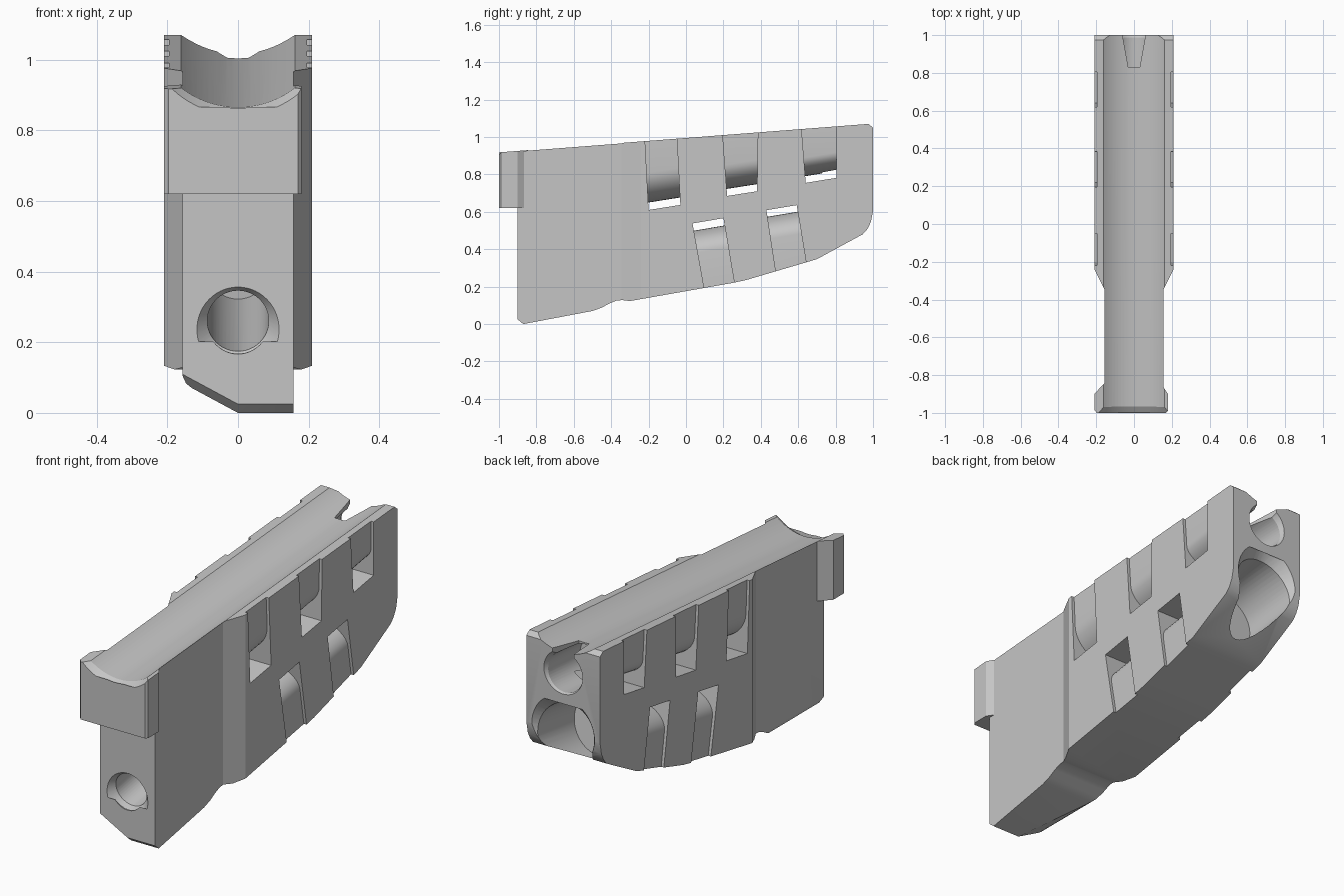
import bpy, bmesh, math
from mathutils import Vector

cube = bpy.data.objects.get("Cube")
if cube:
    bpy.data.objects.remove(cube)

SLOPE_TOP = 0.077


def top_z(y):
    return 0.995 + SLOPE_TOP * y


def finish(bm, name):
    """Turn all faces outward and link the mesh as an object."""
    bm.normal_update()
    bmesh.ops.recalc_face_normals(bm, faces=bm.faces[:])
    if bm.calc_volume(signed=True) < 0:
        bmesh.ops.reverse_faces(bm, faces=bm.faces[:])
    mesh = bpy.data.meshes.new(name)
    bm.to_mesh(mesh)
    bm.free()
    ob = bpy.data.objects.new(name, mesh)
    bpy.context.scene.collection.objects.link(ob)
    return ob


def prism(name, points, vec):
    """Closed solid swept from a polygon along a vector."""
    bm = bmesh.new()
    near = [bm.verts.new(p) for p in points]
    far = [bm.verts.new(Vector(p) + Vector(vec)) for p in points]
    bm.faces.new(near[::-1])
    bm.faces.new(far)
    for i in range(len(near)):
        j = (i + 1) % len(near)
        bm.faces.new((near[i], near[j], far[j], far[i]))
    return finish(bm, name)


def side_prism(name, yz, half):
    return prism(name, [(-half, y, z) for y, z in yz], (2 * half, 0, 0))


def plan_prism(name, xy, z0, z1):
    return prism(name, [(x, y, z0) for x, y in xy], (0, 0, z1 - z0))


def tube(name, a, b, r0, r1, sides=48):
    """Cylinder or cone between two points."""
    a, b = Vector(a), Vector(b)
    bm = bmesh.new()
    bmesh.ops.create_cone(bm, cap_ends=True, segments=sides, radius1=r0,
                          radius2=r1, depth=(b - a).length)
    turn = (b - a).to_track_quat('Z', 'Y').to_matrix().to_4x4()
    turn.translation = (a + b) / 2
    bmesh.ops.transform(bm, matrix=turn, verts=bm.verts[:])
    return finish(bm, name)


def boolean(target, tool, operation='DIFFERENCE'):
    """Apply a boolean and discard the tool; change solver if one fails."""
    mod = target.modifiers.new("cut", 'BOOLEAN')
    mod.operation, mod.object = operation, tool
    for solver in ('EXACT', 'MANIFOLD', 'FLOAT'):
        mod.solver = solver
        bpy.context.view_layer.update()
        dg = bpy.context.evaluated_depsgraph_get()
        mesh = bpy.data.meshes.new_from_object(target.evaluated_get(dg))
        if len(mesh.polygons):
            target.data = mesh
            break
    target.modifiers.clear()
    bpy.data.objects.remove(tool)


# Main body: side outline limited by the plan outline
body = side_prism("grip_body", [
    (-0.9, top_z(-0.9)), (-0.9, 0.025), (-0.87, 0), (-0.5, 0.07), (-0.45, 0.088),
    (-0.41, 0.11), (-0.37, 0.126), (-0.34, 0.128), (-0.3, 0.123), (0.25, 0.22),
    (0.32, 0.235), (0.7, 0.347), (0.945, 0.48), (0.97, 0.508), (0.988, 0.545),
    (1, 0.605), (1, 1.05), (0.975, top_z(0.975))], 0.3)
half_plan = [(0.157, -1), (0.157, -0.345), (0.21, -0.24), (0.21, 1.1)]
outline = half_plan + [(-x, y) for x, y in reversed(half_plan)]
boolean(body, plan_prism("plan", outline, -0.2, 1.3), 'INTERSECT')

# Sloped underside on one flank of the nose, with its front edge bevelled
boolean(body, prism("nose_chamfer", [
    (0, -1, 0), (-0.13, -1, 0.07), (-0.147, -1, 0.083), (-0.157, -1, 0.105),
    (-0.25, -1, 0.105), (-0.25, -1, -0.1), (0, -1, -0.1)], (0, 0.63, 0)))
boolean(body, prism("nose_bevel", [(0, -0.91, 0.033), (0, -0.87, 0), (0, -0.91, -0.1)],
                    (-0.182, 0, 0.098)))

# Front block
block = side_prism("front_block", [(-1, 0.62), (-0.8, 0.62), (-0.8, top_z(-0.8)),
                                   (-1, top_z(-1))], 0.3)
boolean(block, plan_prism("block_plan", [
    (-0.197, -1), (0.17, -1), (0.18, -0.988), (0.18, -0.9), (0.15, -0.855),
    (-0.15, -0.835), (-0.21, -0.9), (-0.21, -0.985)], 0.5, 1.2), 'INTERSECT')
boolean(body, block, 'UNION')

# Round trough along the top with a bevelled front lip
R, LIFT = 0.264, 0.21


def trough_point(y):
    return (0, y, top_z(y) + LIFT)


boolean(body, tube("trough", trough_point(-1.2), trough_point(1.2), R, R, 96))
boolean(body, tube("trough_lip", trough_point(-1.02), trough_point(-0.982),
                   R + 0.019, R - 0.002, 96))

# Side vents: slots that wrap around a rounded core
CORE = 0.195


def vent(corners, gap, drop, upward):
    slot = side_prism("slot", corners, 0.3)
    y0, z0 = corners[0]
    slope = (corners[1][1] - z0) / (corners[1][0] - y0)
    start = y0 - 0.2
    sign = 1 if upward else -1
    edge = z0 - 0.2 * slope + sign * gap
    arc = [math.pi * i / 20 for i in range(21)]
    pts = [(-CORE * math.cos(a), start, edge + sign * drop * (1 - math.sin(a)))
           for a in arc]
    far = edge + sign * 1.2
    pts += [(CORE, start, far), (-CORE, start, far)]
    boolean(slot, prism("core", pts, (0, 0.6, 0.6 * slope)))
    boolean(body, slot)


vent([(-0.2, 0.61), (-0.03, 0.637), (-0.055, 1.1), (-0.225, 1.1)], 0.04, 0.16, True)
vent([(0.22, 0.685), (0.38, 0.71), (0.385, 1.1), (0.19, 1.1)], 0.038, 0.13, True)
vent([(0.64, 0.755), (0.805, 0.782), (0.805, 1.15), (0.61, 1.15)], 0.036, 0.1, True)
vent([(0.035, 0.538), (0.2, 0.566), (0.27, 0.15), (0.105, 0.15)], 0.04, 0.12, False)
vent([(0.43, 0.609), (0.592, 0.636), (0.66, 0.22), (0.49, 0.22)], 0.036, 0.12, False)

# Tilted lower bore: narrow from the front, wide and breaking out at the back
boolean(body, tube("front_bore", (0, -1.05, 0.228), (0, -0.05, 0.408), 0.087, 0.087))
boolean(body, tube("front_countersink", (0, -0.91, 0.255), (0, -0.868, 0.263),
                   0.124, 0.085))
boolean(body, tube("rear_bore", (0, 0.68, 0.53), (0, 1.1, 0.598), 0.16, 0.16))
boolean(body, tube("rear_countersink", (0, 0.975, 0.578), (0, 1.03, 0.588),
                   0.158, 0.2))

# Upper rear hole and the tapered notch above it
boolean(body, tube("upper_hole", (0, 0.72, 0.888), (0, 1.1, 0.917), 0.1, 0.1))
boolean(body, tube("upper_countersink", (0, 0.975, 0.908), (0, 1.03, 0.912),
                   0.098, 0.125))
boolean(body, plan_prism("notch", [(-0.065, 1.02), (0.065, 1.02), (0.03, 0.83),
                                   (-0.03, 0.83)], 0.92, 1.2))

# Single flat grey
grey = bpy.data.materials.new("plain_grey")
grey.use_nodes = True
colour = (0.56, 0.56, 0.56, 1)
grey.diffuse_color = colour
grey.node_tree.nodes["Principled BSDF"].inputs["Base Color"].default_value = colour
body.data.materials.clear()
body.data.materials.append(grey)

bpy.ops.object.select_all(action='DESELECT')
body.select_set(True)
bpy.context.view_layer.objects.active = body
bpy.ops.object.shade_smooth_by_angle(angle=math.radians(25))
